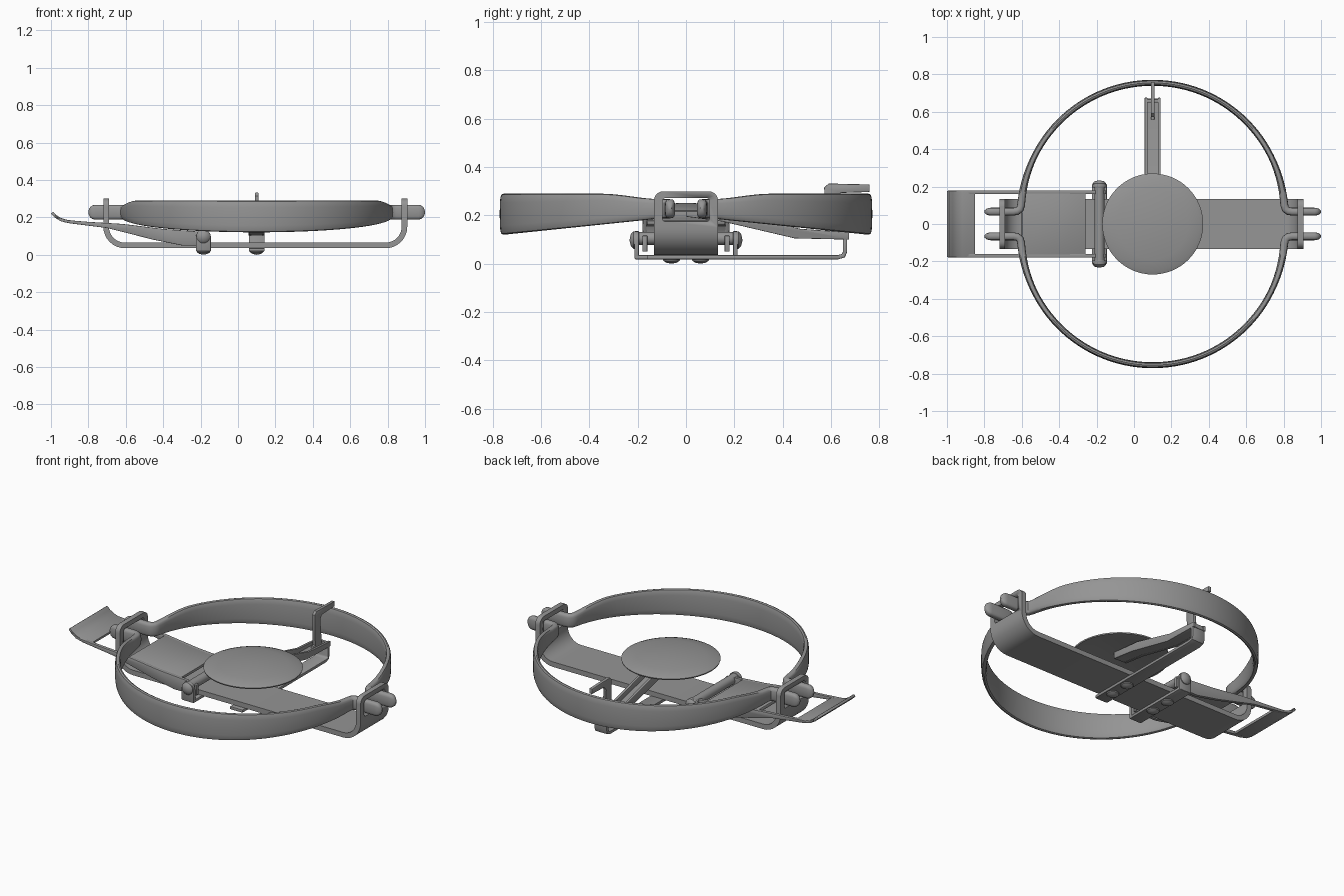
import bpy, bmesh, math
from mathutils import Vector

if "Cube" in bpy.data.objects:
    bpy.data.objects.remove(bpy.data.objects["Cube"])

steel = bpy.data.materials.new("steel grey")
steel.diffuse_color = (0.3, 0.3, 0.3, 1)
steel.use_nodes = True
steel.node_tree.nodes["Principled BSDF"].inputs["Base Color"].default_value = steel.diffuse_color


def finish(name, bm, bevel=0.0):
    bmesh.ops.recalc_face_normals(bm, faces=bm.faces[:])
    me = bpy.data.meshes.new(name)
    bm.to_mesh(me)
    bm.free()
    ob = bpy.data.objects.new(name, me)
    bpy.context.collection.objects.link(ob)
    me.materials.append(steel)
    bpy.ops.object.select_all(action='DESELECT')
    ob.select_set(True)
    bpy.context.view_layer.objects.active = ob
    if bevel:
        m = ob.modifiers.new("edge", 'BEVEL')
        m.width, m.segments, m.limit_method, m.angle_limit = bevel, 2, 'ANGLE', math.radians(50)
        bpy.ops.object.modifier_apply(modifier="edge")
    bpy.ops.object.shade_smooth_by_angle(angle=math.radians(40))
    return ob


def prism(pts, a, b, axis):
    """Side outline (u, z) extruded from a to b along the x or y axis."""
    bm = bmesh.new()
    place = (lambda u, z: (u, a, z)) if axis == 'y' else (lambda u, z: (a, u, z))
    f = bm.faces.new([bm.verts.new(place(u, z)) for u, z in pts])
    r = bmesh.ops.extrude_face_region(bm, geom=[f])
    d = Vector((0, b - a, 0)) if axis == 'y' else Vector((b - a, 0, 0))
    bmesh.ops.translate(bm, verts=[v for v in r['geom'] if isinstance(v, bmesh.types.BMVert)], vec=d)
    return bm


def ribbon(path, t):
    """Closed outline of a sheet of thickness t along a 2D path."""
    left, right = [], []
    for i, p in enumerate(path):
        q0, q1 = path[max(i - 1, 0)], path[min(i + 1, len(path) - 1)]
        d = Vector((q1[0] - q0[0], q1[1] - q0[1])).normalized()
        n = Vector((-d.y, d.x)) * t / 2
        left.append((p[0] + n.x, p[1] + n.y))
        right.append((p[0] - n.x, p[1] - n.y))
    return left + right[::-1]


def arc(cx, cz, r, a0, a1, n=8):
    return [(cx + r * math.cos(math.radians(a0 + (a1 - a0) * i / n)),
             cz + r * math.sin(math.radians(a0 + (a1 - a0) * i / n))) for i in range(n + 1)]


def box(name, x0, x1, y0, y1, z0, z1, bevel=0.005):
    return finish(name, prism([(x0, z0), (x1, z0), (x1, z1), (x0, z1)], y0, y1, 'y'), bevel)


def lathe(name, prof, loc, axis='z', n=40):
    """Revolved (radius, height) profile, closed at radius 0."""
    bm = bmesh.new()
    vs = [bm.verts.new((r, 0, h)) for r, h in prof]
    es = [bm.edges.new(e) for e in zip(vs, vs[1:])]
    bmesh.ops.spin(bm, geom=vs + es, cent=(0, 0, 0), axis=(0, 0, 1), angle=2 * math.pi, steps=n)
    bmesh.ops.remove_doubles(bm, verts=bm.verts[:], dist=0.0005)
    for v in bm.verts:
        x, y, z = v.co
        v.co = Vector((x, z, -y) if axis == 'y' else (x, y, z)) + Vector(loc)
    return finish(name, bm)


# Base strap with both ends bent up
path = [(-0.705, 0.3)] + arc(-0.605, 0.15, 0.1, 180, 270) + arc(0.79, 0.15, 0.1, 270, 360) + [(0.89, 0.3)]
bm = prism(ribbon(path, 0.03), -0.133, 0.133, 'y')
corners = [e for e in bm.edges if all(v.co.z > 0.29 for v in e.verts)
           and abs(e.verts[0].co.x - e.verts[1].co.x) > 0.01
           and abs(e.verts[0].co.y - e.verts[1].co.y) < 0.01]
bmesh.ops.bevel(bm, geom=corners, offset=0.04, segments=5, affect='EDGES', profile=0.5)
base = finish("base_strap", bm)
for x in (-0.705, 0.89):
    cutter = box("slot_cutter", x - 0.06, x + 0.06, -0.098, 0.098, 0.175, 0.272, 0.012)
    m = base.modifiers.new("slot", 'BOOLEAN')
    m.operation, m.object, m.solver = 'DIFFERENCE', cutter, 'EXACT'
    bpy.context.view_layer.objects.active = base
    bpy.ops.object.modifier_apply(modifier="slot")
    bpy.data.objects.remove(cutter)


# Jaws: flat band bowed to a half circle, with pins through the slots
def jaw(name, side):
    R, cy = 0.705, 0.05
    half = []                                   # x offset, y, pin scale
    for k in range(5):                          # rounded pin tip
        a = math.pi / 2 * k / 4
        half.append((0.9 - 0.035 * (1 - math.sin(a)), 0.066, max(math.cos(a), 0.05)))
    half = half[::-1]
    half += [(0.80, 0.066, 1), (0.745, 0.066, 1), (0.725, 0.069, 1), (0.71, 0.08, 1), (0.704, 0.10, 1)]
    for k in range(1, 29):
        a = math.radians(5 + 85 * k / 28)
        half.append((R * math.cos(a), cy + R * math.sin(a), 1))
    pts = half + [(-x, y, s) for x, y, s in half[-2::-1]]
    bm = bmesh.new()
    rings = []
    for i, (x, y, s) in enumerate(pts):
        q0, q1 = pts[max(i - 1, 0)], pts[min(i + 1, len(pts) - 1)]
        d = Vector((q1[0] - q0[0], q1[1] - q0[1], 0)).normalized()
        n = Vector((-d.y, d.x, 0))
        f = max(0, y - 0.1)
        u = min(f / 0.25, 1)
        top = 0.267 + 0.023 * u * u * (3 - 2 * u)
        bot = 0.188 - 0.068 * (f / 0.655)
        mid, h = (top + bot) / 2, (top - bot) / 2 * s
        t = (0.021 - 0.005 * u) * (1 if s == 1 else max(s, 0.3))
        ring = []
        for k in range(16):
            a = 2 * math.pi * k / 16
            c, w = math.cos(a), math.sin(a)
            p = Vector((x, y, mid)) + n * t * math.copysign(abs(c) ** 0.6, c)
            p.z += h * math.copysign(abs(w) ** 0.6, w)
            ring.append(bm.verts.new((p.x + 0.1, p.y * side, p.z)))
        rings.append(ring)
    for r, q in zip(rings, rings[1:]):
        for k in range(16):
            bm.faces.new((r[k], r[(k + 1) % 16], q[(k + 1) % 16], q[k]))
    bm.faces.new(rings[0])
    bm.faces.new(rings[-1])
    finish(name, bm)


jaw("front_jaw", -1)
jaw("back_jaw", 1)

# Spring lever: side flanges, foot tread and solid web
flange = [(-0.99, 0.222), (-0.96, 0.198), (-0.92, 0.186), (-0.8, 0.176), (-0.62, 0.165), (-0.4, 0.138),
          (-0.22, 0.125), (-0.15, 0.115), (-0.15, 0.05), (-0.3, 0.05), (-0.45, 0.08), (-0.7, 0.143),
          (-0.9, 0.168), (-0.95, 0.18)]
for s, n in ((-1, "front"), (1, "back")):
    finish(n + "_spring_flange", prism(flange, s * 0.16, s * 0.18, 'y'), 0.004)
tread = [(-0.995, 0.225), (-0.975, 0.205), (-0.95, 0.19), (-0.92, 0.18), (-0.85, 0.17)]
finish("spring_tread", prism(ribbon(tread, 0.016), -0.178, 0.178, 'y'), 0.004)
web = [(-0.6, 0.154), (-0.4, 0.129), (-0.26, 0.118)]
finish("spring_web", prism(ribbon(web, 0.018), -0.165, 0.165, 'y'), 0.003)

# Hinge bracket, pin and rivets
box("hinge_crossbar", -0.225, -0.145, -0.212, 0.212, 0.018, 0.036)
for s, n in ((-1, "front"), (1, "back")):
    ear = [(-0.225, 0.02)] + [(-0.145, 0.02)] + arc(-0.185, 0.095, 0.04, 0, 180, 10)
    finish(n + "_hinge_ear", prism(ear, s * 0.195, s * 0.213, 'y'), 0.003)
    lathe(n + "_pin_head", [(0, 0), (0.036, 0), (0.036, s * 0.007), (0.026, s * 0.018), (0, s * 0.024)],
          (-0.185, s * 0.21, 0.098), 'y', 20)
lathe("hinge_pin", [(0, -0.2), (0.027, -0.2), (0.027, 0.2), (0, 0.2)], (-0.185, 0, 0.105), 'y', 20)
for x in (-0.185, 0.1):
    for y in (-0.06, 0.06):
        lathe("rivet", [(0, 0), (0.02, 0.004), (0.034, 0.012), (0.036, 0.02), (0, 0.02)], (x, y, 0), 'z', 20)

# Cross strip carrying the trigger
strip = [(-0.16, 0.027), (0.63, 0.027), (0.652, 0.034), (0.658, 0.05), (0.658, 0.13)]
finish("cross_strip", prism(ribbon(strip, 0.018), 0.058, 0.142, 'x'), 0.004)

# Trigger arm: open channel from the pan to the strip
side = [(0.0, 0.195), (0.15, 0.175), (0.45, 0.105), (0.675, 0.1), (0.675, 0.13), (0.47, 0.145), (0.2, 0.215),
        (0.0, 0.235)]
for x in (0.057, 0.127):
    finish("arm_side", prism(side, x, x + 0.016, 'x'), 0.003)
floor = [(0.0, 0.205), (0.15, 0.184), (0.45, 0.114), (0.67, 0.109)]
finish("arm_floor", prism(ribbon(floor, 0.014), 0.06, 0.14, 'x'))
lathe("trigger_pin", [(0, -0.04), (0.01, -0.04), (0.01, 0.04), (0, 0.04)], (0.1, 0.6, 0.125), 'y', 12)

# Catch hooked over the back jaw
dog = [(0.575, 0.11), (0.64, 0.11), (0.625, 0.27), (0.64, 0.293), (0.76, 0.297), (0.76, 0.328), (0.59, 0.332),
       (0.572, 0.315)]
finish("catch", prism(dog, 0.09, 0.11, 'x'), 0.004)

# Pan: shallow domed disc
lathe("pan", [(0, 0.252), (0.1, 0.248), (0.19, 0.239), (0.25, 0.229), (0.27, 0.221), (0.268, 0.214),
              (0.25, 0.214), (0.19, 0.222), (0.1, 0.231), (0, 0.235)], (0.1, 0, 0), 'z', 64)
